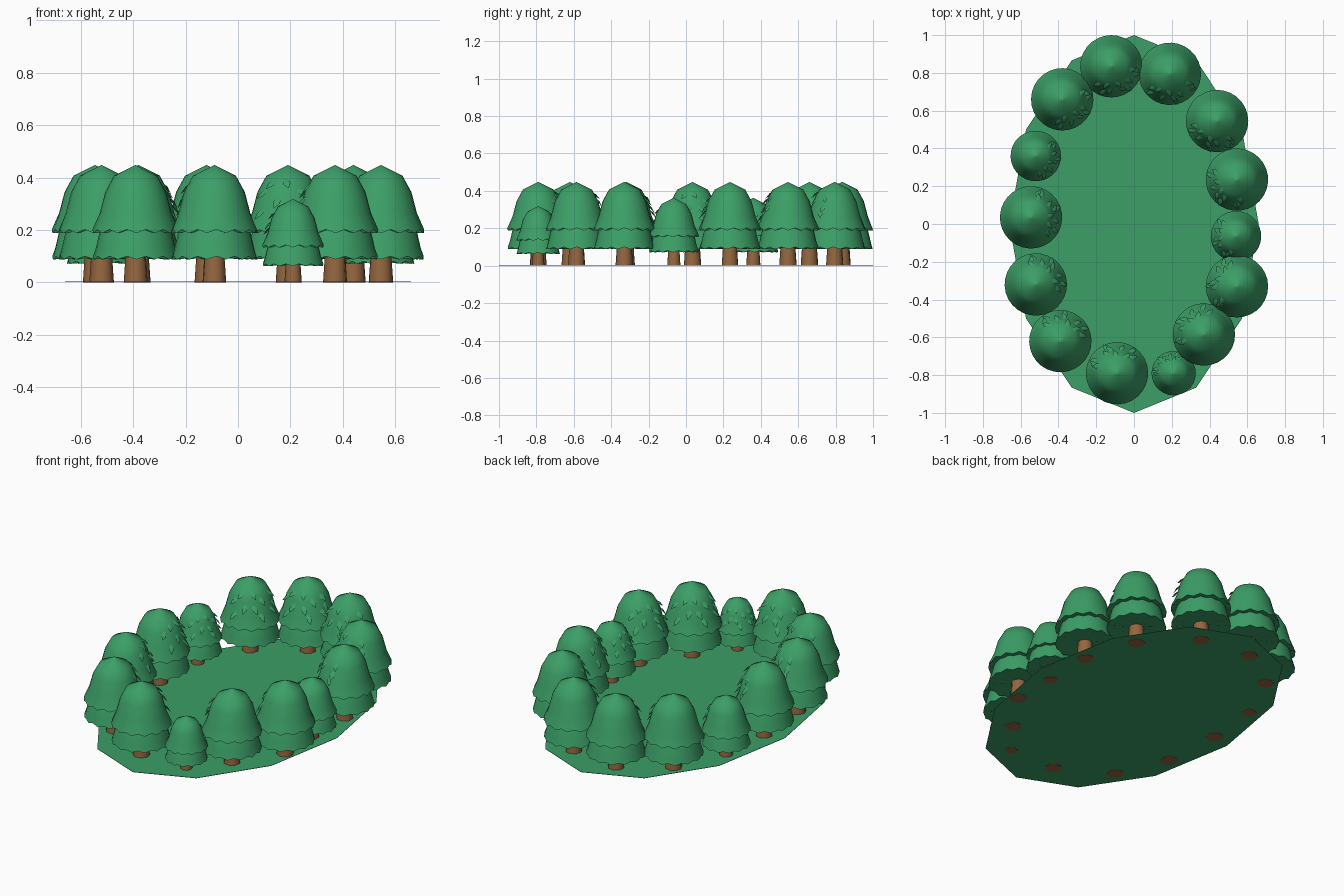
import bpy, bmesh, math, random
from mathutils import Vector

if "Cube" in bpy.data.objects:
    bpy.data.objects.remove(bpy.data.objects["Cube"])

random.seed(4)


def material(name, rgb):
    m = bpy.data.materials.new(name)
    m.diffuse_color = (*rgb, 1)
    m.use_nodes = True
    m.node_tree.nodes["Principled BSDF"].inputs["Base Color"].default_value = m.diffuse_color
    return m


GREEN = material("leaf green", (0.045, 0.345, 0.135))
BROWN = material("bark brown", (0.30, 0.135, 0.05))


def make_object(name, verts, faces, mat, smooth=None):
    me = bpy.data.meshes.new(name)
    me.from_pydata(verts, [], faces)
    bm = bmesh.new()
    bm.from_mesh(me)
    bmesh.ops.recalc_face_normals(bm, faces=bm.faces)
    bm.to_mesh(me)
    bm.free()
    me.materials.append(mat)
    ob = bpy.data.objects.new(name, me)
    bpy.context.collection.objects.link(ob)
    if smooth:
        bpy.ops.object.select_all(action='DESELECT')
        ob.select_set(True)
        bpy.context.view_layer.objects.active = ob
        bpy.ops.object.shade_smooth_by_angle(angle=math.radians(smooth))
    return ob


def lathe(name, profile, sides, mat, pos, scale, zigzag=0.0, turn=0.0, smooth=50):
    """Closed lathe of (radius, z) points, top first; the last ring may zigzag."""
    verts, faces = [], []
    for k, (r, z) in enumerate(profile):
        for i in range(sides):
            a = 2 * math.pi * i / sides + turn
            dz = zigzag * (1 if i % 2 else -1) if k == len(profile) - 1 else 0
            verts.append((pos[0] + scale * r * math.cos(a),
                          pos[1] + scale * r * math.sin(a), scale * (z + dz)))
    for k in range(len(profile) - 1):
        for i in range(sides):
            j = (i + 1) % sides
            faces.append((k * sides + i, k * sides + j,
                          (k + 1) * sides + j, (k + 1) * sides + i))
    # end caps as fans to a centre point
    for ring, z in ((0, profile[0][1] + (0.004 if zigzag else 0)),
                    (len(profile) - 1, profile[-1][1] + 1.2 * zigzag)):
        c = len(verts)
        verts.append((pos[0], pos[1], scale * z))
        for i in range(sides):
            faces.append((ring * sides + i, ring * sides + (i + 1) % sides, c))
    return make_object(name, verts, faces, mat, smooth)


TRUNK = [(0.036, 0.16), (0.047, 0.0)]
LOWER = [(0.12, 0.23), (0.138, 0.19), (0.152, 0.13), (0.163, 0.094)]
UPPER = [(0.008, 0.444), (0.082, 0.407), (0.116, 0.345), (0.137, 0.265), (0.165, 0.195)]

# leaf sprigs: angle from the inward direction (degrees), height, lean (degrees)
LEAVES = [(-12, 0.375, -25), (8, 0.38, 20), (-35, 0.34, -30), (-5, 0.31, -15),
          (14, 0.305, 25), (32, 0.345, 20), (-26, 0.265, -20), (24, 0.26, 15),
          (70, 0.36, 20), (76, 0.31, -15), (62, 0.28, 25)]


def crown_radius(z):
    for (r0, z0), (r1, z1) in zip(UPPER, UPPER[1:]):
        if z >= z1:
            return r0 + (r1 - r0) * (z0 - z) / (z0 - z1)
    return UPPER[-1][0]


def leaf_sprigs(name, pos, scale):
    """Small pointed leaves on the side of the crown that faces the clearing."""
    inward = math.atan2(-pos[1], -pos[0])
    verts, faces = [], []
    for deg, z, lean in LEAVES:
        a = inward + math.radians(deg + random.uniform(-5, 5))
        out = Vector((math.cos(a), math.sin(a), 0))
        side = Vector((-math.sin(a), math.cos(a), 0))
        start = out * (crown_radius(z + 0.02) - 0.003) + Vector((0, 0, z + 0.02))
        end = out * (crown_radius(z - 0.03) + 0.02) + Vector((0, 0, z - 0.03))
        d = (end - start).normalized()
        t = math.radians(lean)
        d, w = d * math.cos(t) + side * math.sin(t), side * math.cos(t) - d * math.sin(t)
        n = d.cross(w).normalized()
        if n.dot(out) < 0:
            n = -n
        b = len(verts)
        outline = [(0, 0), (0.018, 0.013), (0.038, 0.013), (0.062, 0),
                   (0.038, -0.013), (0.018, -0.013)]
        pts = [start + d * u + w * v for u, v in outline]
        pts += [start + d * 0.028 + n * 0.007, start + d * 0.028 - n * 0.003]
        verts += [(pos[0] + p.x * scale, pos[1] + p.y * scale, p.z * scale) for p in pts]
        for i in range(6):
            j = (i + 1) % 6
            faces += [(b + i, b + j, b + 6), (b + j, b + i, b + 7)]
    make_object(name, verts, faces, GREEN, 60)


# grassy clearing: twelve-sided oval
oval = [(0.66 * math.sin(math.pi * i / 6), math.cos(math.pi * i / 6)) for i in range(12)]
make_object("ground", [(x, y, z) for z in (0.002, 0.004) for x, y in oval],
            [tuple(range(11, -1, -1)), tuple(range(12, 24))] +
            [(i, (i + 1) % 12, 12 + (i + 1) % 12, 12 + i) for i in range(12)], GREEN)

# ring of trees: x, y, scale
TREES = [(-0.12, 0.835, 1), (0.19, 0.795, 1), (-0.38, 0.66, 1), (0.44, 0.545, 1),
         (-0.52, 0.36, 0.81), (0.545, 0.235, 1), (-0.545, 0.035, 1), (0.54, -0.065, 0.81),
         (-0.52, -0.32, 1), (0.545, -0.33, 1), (-0.39, -0.62, 1), (0.37, -0.585, 1),
         (-0.09, -0.79, 1), (0.21, -0.79, 0.71)]
for n, (x, y, s) in enumerate(TREES, 1):
    turn = random.uniform(0, 1)
    lathe(f"trunk_{n}", TRUNK, 8, BROWN, (x, y), s, turn=turn)
    lathe(f"lower_foliage_{n}", LOWER, 28, GREEN, (x, y), s, 0.006, turn)
    lathe(f"upper_foliage_{n}", UPPER, 28, GREEN, (x, y), s, 0.007, turn)
    leaf_sprigs(f"leaf_sprigs_{n}", (x, y), s)
